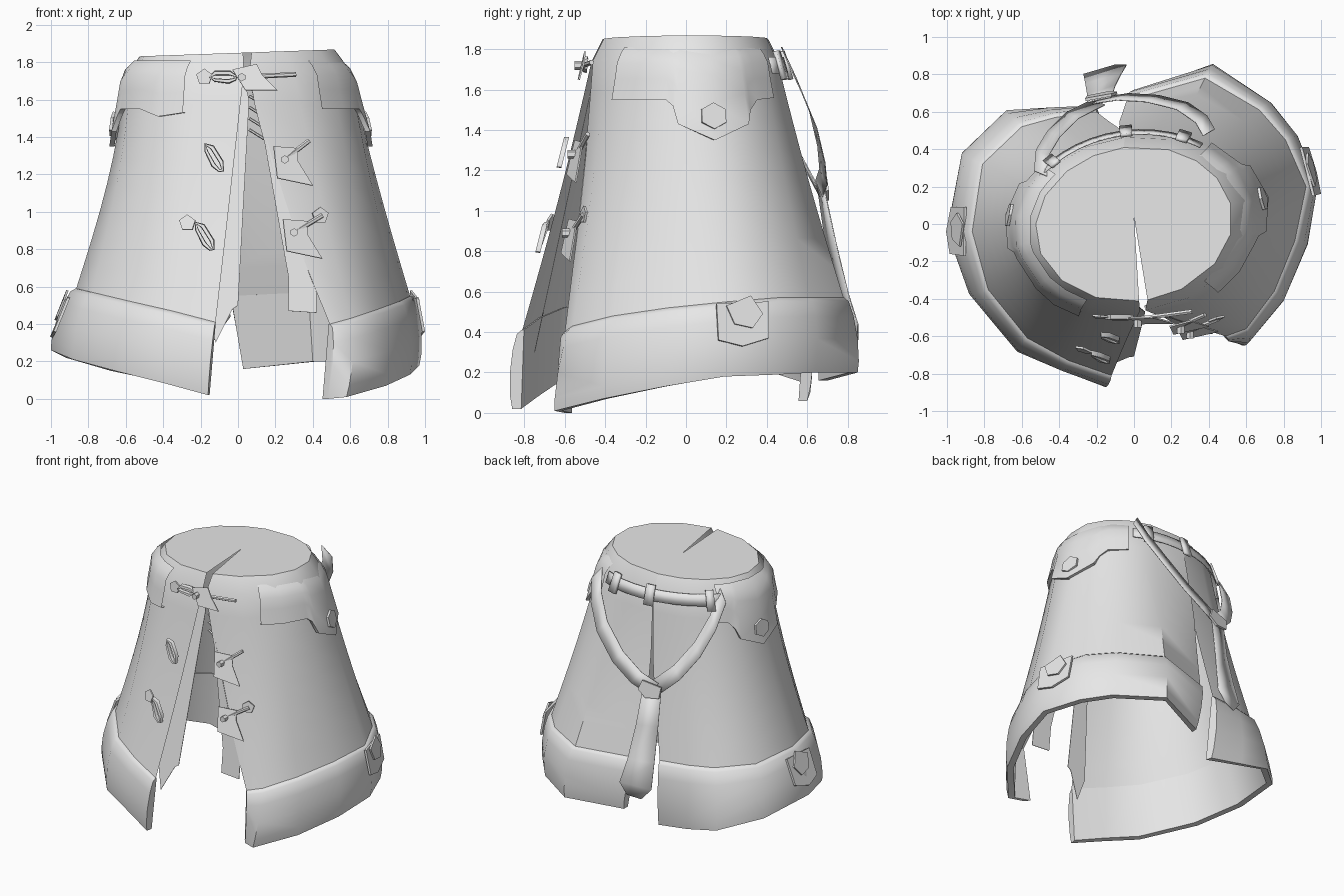
import bpy, bmesh, math
from mathutils import Vector as V

if "Cube" in bpy.data.objects:
    bpy.data.objects.remove(bpy.data.objects["Cube"])

mat = bpy.data.materials.new("grey cloth")
mat.diffuse_color = (0.8, 0.8, 0.8, 1)
mat.use_nodes = True
mat.node_tree.nodes["Principled BSDF"].inputs["Base Color"].default_value = mat.diffuse_color


def finish(name, verts, faces, thick=0.0, smooth=42):
    me = bpy.data.meshes.new(name)
    me.from_pydata([tuple(v) for v in verts], [], faces)
    bm = bmesh.new()
    bm.from_mesh(me)
    bmesh.ops.recalc_face_normals(bm, faces=bm.faces)
    bm.to_mesh(me)
    bm.free()
    me.materials.append(mat)
    ob = bpy.data.objects.new(name, me)
    bpy.context.collection.objects.link(ob)
    if thick:
        mod = ob.modifiers.new("thickness", 'SOLIDIFY')
        mod.thickness = thick
        mod.offset = 0
    if smooth:
        bpy.ops.object.select_all(action='DESELECT')
        ob.select_set(True)
        bpy.context.view_layer.objects.active = ob
        bpy.ops.object.shade_smooth_by_angle(angle=math.radians(smooth))
    return ob


def grid(name, rows, loop=False, thick=0.0, smooth=42):
    """Skin a list of equal rows; loop closes the section and caps both ends."""
    n, m = len(rows), len(rows[0])
    verts = [p for r in rows for p in r]
    faces = [(i * m + j, i * m + j + 1, (i + 1) % n * m + j + 1, (i + 1) % n * m + j)
             for i in range(n if loop else n - 1) for j in range(m - 1)]
    if loop:
        faces += [[i * m for i in range(n)], [i * m + m - 1 for i in range(n)]]
    return finish(name, verts, faces, thick, smooth)


def plate(name, pts, thick=0.012):
    return finish(name, pts, [list(range(len(pts)))], thick, 0)


def ellipse(a, rx, ry, z):
    """Slightly skewed oval, fuller at front left and back right."""
    a = math.radians(a)
    k = 1.01 - .035 * math.sin(2 * a)
    x = k * rx * math.sin(a)
    return V((x, -k * ry * math.cos(a), z + 0.035 * x))


def surf(a, z, off=0.0):
    """Point on the upper garment at angle a (0 = front, 90 = +x)."""
    if z > 1.74:
        k = (z - 1.74) / 0.11
        rx, ry = 0.6 - 0.08 * k, 0.465 - 0.055 * k
    else:
        rx, ry = 0.6 + (0.13 if a < 0 else 0.22) * (1.74 - z), 0.465 + 0.2 * (1.74 - z)
    p = ellipse(a, rx + off, ry + off, z)
    p.z = z
    return p


def outward(p, d):
    r = V((p.x, p.y, 0)).normalized()
    return p + r * d


# waist angles, cuff seam and hem of each skirt half
halves = {
    "left": ([3, -22, -45, -68, -90, -112, -135, -155, -174],
             [(-.12, -.81, .41), (-.35, -.73, .47), (-.57, -.61, .52), (-.78, -.35, .57), (-.865, -.04, .59),
              (-.81, .32, .58), (-.6, .52, .57), (-.42, .57, .56), (-.2, .6, .55)],
             [(-.16, -.86, .02), (-.38, -.775, .08), (-.62, -.68, .14), (-.88, -.37, .21), (-1, -.04, .26),
              (-.92, .38, .22), (-.68, .61, .15), (-.44, .615, .1), (-.19, .6, .06)]),
    "right": ([8, 30, 58, 82, 105, 125, 142, 160, 186],
              [(.49, -.6, .4), (.6, -.56, .43), (.75, -.36, .48), (.86, -.09, .52), (.92, .2, .55),
               (.81, .45, .57), (.67, .61, .57), (.38, .78, .57), (-.04, .66, .55)],
              [(.48, -.6, .0), (.58, -.65, .01), (.79, -.41, .07), (.92, -.11, .13), (.97, .19, .18),
               (.87, .46, .19), (.73, .64, .2), (.42, .85, .2), (.03, .7, .16)]),
}
rims = {}
for side, (angles, seam, hem) in halves.items():
    seam, hem = [V(p) for p in seam], [V(p) for p in hem]
    rims[side] = [ellipse(a, .52, .41, 1.85) for a in angles]
    shoulder = [ellipse(a, .6, .465, 1.74) for a in angles]
    rows = [rims[side]]
    for k in range(9):
        s = k / 8
        row = [outward(a.lerp(b, s), -0.012 * math.sin(math.pi * s)) for a, b in zip(shoulder, seam)]
        # the left flank is drawn in below the waist
        if side == "left":
            for p, a in zip(row, angles):
                p.x += .025 * math.sin(math.pi * s ** .8) * math.sin(math.radians(a)) ** 4
        # back edges stay joined, then part into a vent
        mid = -.05 - .07 * s
        row[-1].x = mid + (seam[-1].x + .12) * max(0, (s - .45) / .55)
        if side == "right":
            row[0].x = .06 + .43 * s ** 1.3
        rows.append(row)
    grid(side + "_skirt", rows)
    # puffy turned-up cuff
    def ring_at(t, d):
        return [outward(a.lerp(b, t), d) for a, b in zip(seam, hem)]
    lip = [outward(p, -.045) for p in hem]
    grid(side + "_cuff", [ring_at(0, .004), ring_at(.05, .025), ring_at(.25, .036), ring_at(.55, .035),
                          ring_at(.85, .018), hem, lip, ring_at(0, -.008)], loop=True, smooth=50)

# waist cap with a narrow front notch
ring = rims["left"] + rims["right"][-2::-1]
c = len(ring)
finish("waist_cap", ring + [V((0, .04, 1.85))], [(i, i + 1, c) for i in range(c - 1)])

# side yokes with pointed tabs
tab = [(60, 1.55), (79, 1.55), (83, 1.52), (86, 1.43), (104, 1.35), (122, 1.43), (125, 1.5), (130, 1.55)]
for side, sg, front, shift, back in (("right", 1, [(44, 1.55)], 0, 143), ("left", -1, [(35, 1.53), (48, 1.51)], 9, 138)):
    cols = front + tab + [(back, 1.56)]
    rows = []
    for t, off in ((0, .004), (.12, .016), (.3, .02), (.6, .02), (1, .022), (1, -.005)):
        rows.append([surf(sg * (a - shift), 1.81 + (zb - 1.81) * t, off + (.015 * t if zb < 1.45 else 0))
                     for a, zb in cols])
    grid(side + "_yoke", rows)
    # hexagonal button on the tab
    plate(side + "_tab_button", [surf(sg * (104 - shift + 7 * math.sin(i * math.pi / 3)),
                                      1.47 + .065 * math.cos(i * math.pi / 3), .035) for i in range(6)], .015)


# cuff buckles lying on the cuffs
def right_cuff(dy, z, off):
    return V((.935 + off - .25 * dy - .2 * (z - .5), .28 + dy, z))


def left_cuff(dy, z, off):
    return V((-.93 - off + .5 * dy * dy + .4 * (z - .5), dy - .04, z))


for side, on_cuff in (("right", right_cuff), ("left", left_cuff)):
    plate(side + "_cuff_tab", [on_cuff(y, z, .0) for y, z in
                               ((-.13, .54), (.13, .55), (.13, .37), (0, .33), (-.12, .36))], .015)
    plate(side + "_cuff_patch", [on_cuff(y, z, .015) for y, z in
                                 ((-.08, .53), (.04, .58), (.1, .49), (.05, .42), (-.04, .44))], .012)


def on_front(x, z, off=0.0):
    """Point on the front panels, left or right of the opening."""
    slope = .25 if x < 0 and z < 1.6 else .11
    return V((x, -.475 - slope * (1.74 - z) + .3 * max(0, abs(x) - .2) - off, z))


def rod(name, p, q, r=.012):
    p, q = V(p), V(q)
    bpy.ops.mesh.primitive_cylinder_add(vertices=6, radius=r, depth=(q - p).length, location=(p + q) / 2)
    ob = bpy.context.object
    ob.name = name
    ob.rotation_euler = (q - p).to_track_quat('Z', 'Y').to_euler()
    ob.data.materials.append(mat)


# facing strips beneath the front edges
plate("left_facing", [V((x, -.44 - .215 * (1.74 - z), z)) for x, z in
                      ((.02, 1.75), (.06, 1.6), (0, .5), (-.03, .48), (-.12, .3), (-.16, .45))], .004)
plate("right_facing", [V((x, -.445 - .11 * (1.74 - z), z)) for x, z in
                       ((.07, 1.66), (.14, 1.38), (.27, .65), (.27, .47), (.42, .46), (.42, .57), (.38, .67),
                        (.24, 1.1))], .004)
for i in range(4):
    z = 1.62 - .06 * i
    rod("lacing", (.06, -.44, z), (.14, -.445, z - .05), .008)

# toggles: curled leaf, stud and rod on the right panel
for cx, cz, ex, ez in ((.27, 1.28, .38, 1.38), (.32, .89, .45, .98), (.04, 1.72, .31, 1.735)):
    leaf = [(-.08, .07), (.05, .06), (.05, -.01), (.13, -.14), (-.06, -.1)]
    if cz > 1.6:
        leaf = [(-.07, .04), (.06, .07), (.09, .01), (.17, -.07), (0, -.07)]
    plate("toggle_leaf", [on_front(cx + x, cz + z, .03 + .25 * max(0, -z)) for x, z in leaf], .008)
    p = on_front(cx - .02, cz, .03)
    rod("toggle_stud", p, p + V((0, -.045, 0)), .022)
    rod("toggle_rod", p, on_front(ex, ez, .025), .013)

# patches that anchor the cords
for x, z in ((-.18, 1.72), (-.27, .94), (.44, .98)):
    plate("cord_patch", [on_front(x + .045 * math.sin(i * 1.2566), z + .045 * math.cos(i * 1.2566), .02)
                         for i in range(5)])

# cord loops on the left panel
for x, z, dx, dz in ((-.13, 1.29, .05, -.08), (-.18, .87, .05, -.08), (-.08, 1.72, .08, 0)):
    d = V((dx, dz)).normalized()
    n, ln = V((-d.y, d.x)), V((dx, dz)).length
    rows = []
    for w, off in ((.035, .01), (.03, .035), (.013, .035), (.01, .01)):
        ring = []
        for u, v in ((-1, 0), (-.6, 1), (.5, 1), (1, .2), (.9, -.5), (.4, -1), (-.6, -.7), (-1, 0)):
            k = ln * (.75 + w * 6)
            ring.append(on_front(x + d.x * u * k + n.x * v * w, z + d.y * u * k + n.y * v * w, off))
        rows.append(ring)
    grid("cord_loop", rows)

# back belt with three keepers
grid("back_belt", [[surf(a, z, .02) for a in range(146, 239, 8)] for z in (1.76, 1.68)], thick=.008)
for a in (156, 184, 226):
    grid("belt_keeper", [[surf(a + d, z, .035) for d in (-3, 3)] for z in (1.79, 1.65)], thick=.02)


def ribbon(name, path, wide, half):
    w = V(wide).normalized() * half
    grid(name, [[V(p) - w for p in path], [V(p) + w for p in path]], thick=.006)


# sagging sash and hanging tail
ribbon("sash_right", [(.4, .49, 1.77), (.36, .56, 1.62), (.26, .63, 1.45), (.1, .67, 1.28), (-.06, .68, 1.17),
                      (-.19, .66, 1.11)], (.45, .25, -.6), .055)
ribbon("sash_left", [(-.5, .27, 1.75), (-.49, .38, 1.58), (-.43, .48, 1.4), (-.33, .58, 1.24), (-.19, .65, 1.11)],
       (-.5, .2, -.6), .055)
plate("sash_knot", [(-.26, .665, 1.14), (-.12, .69, 1.17), (-.09, .7, 1.1), (-.15, .7, 1.05), (-.25, .68, 1.06)], .015)
grid("sash_tail", [[(-.25, .65, 1.13), (-.12, .68, 1.13)], [(-.25, .69, .85), (-.1, .74, .85)],
                   [(-.26, .75, .6), (-.07, .8, .6)], [(-.27, .8, .42), (-.04, .85, .44)],
                   [(-.2, .82, .34), (-.1, .85, .36)]], thick=.006)
